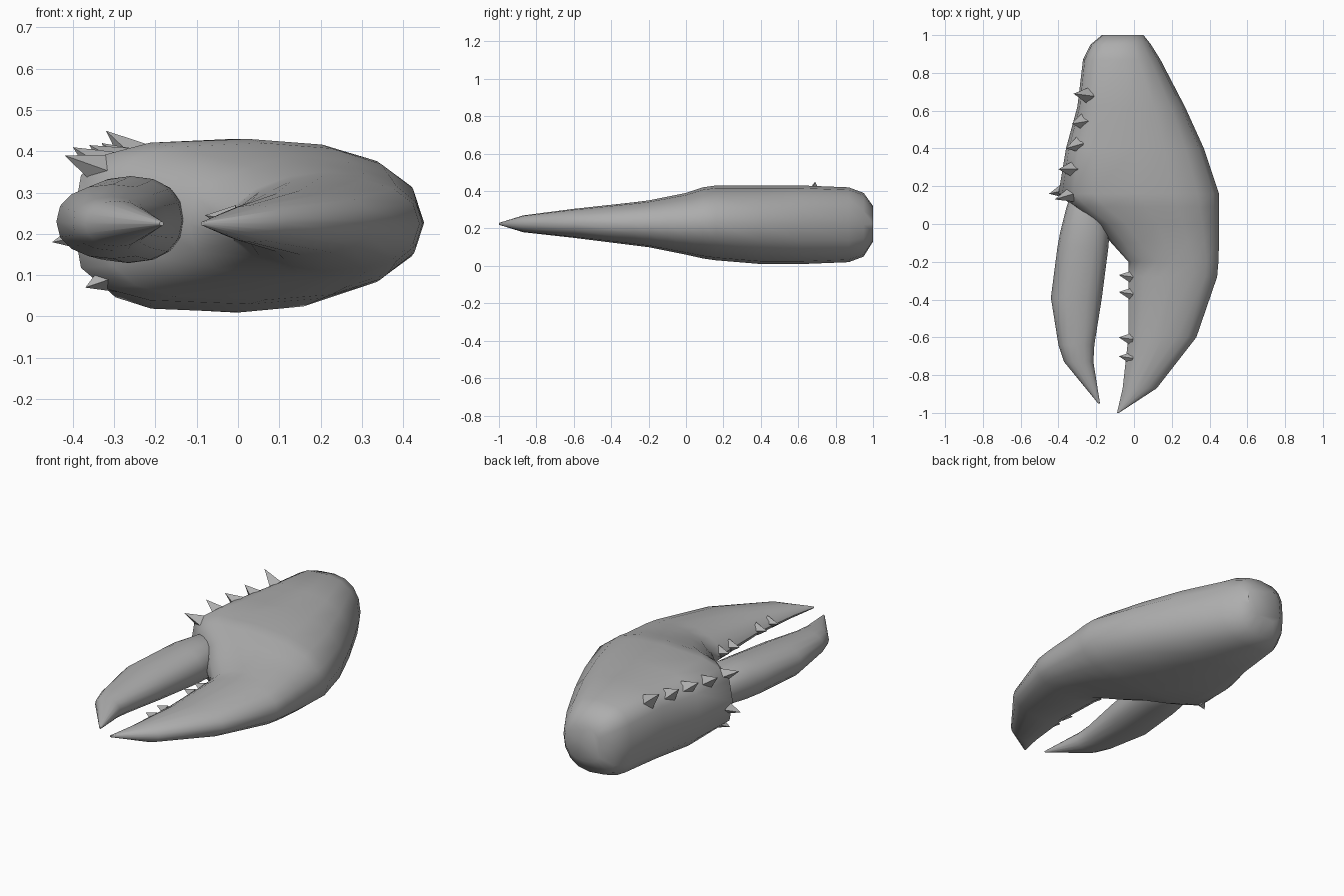
import bpy
import bmesh
from math import cos, sin, pi, radians, copysign
from mathutils import Vector

default_cube = bpy.data.objects.get("Cube")
if default_cube:
    bpy.data.objects.remove(default_cube, do_unlink=True)

SHELL_GREY = (0.42, 0.42, 0.42, 1.0)
shell = bpy.data.materials.new("shell_grey")
shell.use_nodes = True
shell.diffuse_color = SHELL_GREY
shell.node_tree.nodes["Principled BSDF"].inputs["Base Color"].default_value = SHELL_GREY


def finish(bm, name, smooth_angle):
    """Turn a bmesh into a named, shaded object."""
    bmesh.ops.recalc_face_normals(bm, faces=bm.faces)
    mesh = bpy.data.meshes.new(name)
    bm.to_mesh(mesh)
    bm.free()
    mesh.materials.append(shell)
    obj = bpy.data.objects.new(name, mesh)
    bpy.context.collection.objects.link(obj)
    if smooth_angle:
        bpy.ops.object.select_all(action="DESELECT")
        obj.select_set(True)
        bpy.context.view_layer.objects.active = obj
        bpy.ops.object.shade_smooth_by_angle(angle=radians(smooth_angle))
    return obj


def power(value, exponent):
    return copysign(abs(value) ** exponent, value)


def cross_section(y, left, right, bottom, top, left_shape, sides):
    """Closed ring: round on the right, boxy to pointed on the left."""
    middle = Vector(((left + right) / 2, y, (bottom + top) / 2))
    half_width, half_height = (right - left) / 2, (top - bottom) / 2
    ring = []
    for step in range(sides):
        angle = 2 * pi * step / sides
        c, s = cos(angle), sin(angle)
        shape = left_shape if c < 0 else 0.9
        offset = Vector((half_width * power(c, shape), 0, half_height * power(s, shape)))
        ring.append(middle + offset)
    return ring


def loft(name, sections, sides=16, smooth_angle=50):
    bm = bmesh.new()
    rings = [[bm.verts.new(p) for p in cross_section(*section, sides)] for section in sections]
    for ring, following in zip(rings, rings[1:]):
        for i in range(sides):
            j = (i + 1) % sides
            bm.faces.new((ring[i], ring[j], following[j], following[i]))
    bm.faces.new(rings[0])
    bm.faces.new(rings[-1])
    return finish(bm, name, smooth_angle)


def spine(name, base, tip, radius):
    """Small four-sided spike from base to tip."""
    base, tip = Vector(base), Vector(tip)
    direction = tip - base
    bm = bmesh.new()
    bmesh.ops.create_cone(bm, cap_ends=True, segments=4, radius1=radius,
                          radius2=0, depth=direction.length)
    bm.transform(direction.to_track_quat("Z", "Y").to_matrix().to_4x4())
    bmesh.ops.translate(bm, verts=bm.verts, vec=(base + tip) / 2)
    return finish(bm, name, None)


# Palm running forward into the fixed finger:
# y, left, right, bottom, top, left shape
loft("palm_and_fixed_finger", [
    (1, -.17, .05, .13, .32, .6),
    (.95, -.23, .09, .05, .39, .6),
    (.87, -.27, .14, .02, .42, .6),
    (.62, -.3, .27, .01, .43, .55),
    (.4, -.36, .37, .01, .43, .55),
    (.16, -.4, .45, .03, .43, .6),
    (.09, -.32, .45, .04, .42, .6),
    (0, -.2, .45, .06, .39, .7),
    (-.1, -.12, .45, .08, .37, .8),
    (-.2, -.03, .447, .1, .35, 1.1),
    (-.28, -.03, .44, .11, .34, 1.2),
    (-.6, -.03, .33, .15, .305, 1.2),
    (-.87, -.06, .12, .18, .27, 1.2),
    (-1, -.09, -.08, .22, .23, 1),
])

# Hinged finger, rooted inside the palm
loft("moving_finger", [
    (.2, -.32, -.19, .17, .3, .9),
    (.08, -.36, -.15, .14, .33, .9),
    (-.04, -.39, -.13, .13, .34, .9),
    (-.12, -.405, -.135, .13, .335, .9),
    (-.39, -.44, -.17, .14, .32, .9),
    (-.64, -.4, -.21, .16, .29, .9),
    (-.73, -.37, -.215, .17, .28, .9),
    (-.95, -.19, -.18, .22, .23, 1),
])

# Spines along the upper edge of the palm
upper_spines = [
    ((-.24, .68, .38), (-.32, .69, .45)),
    ((-.27, .54, .37), (-.33, .53, .42)),
    ((-.29, .42, .37), (-.36, .4, .415)),
    ((-.32, .29, .36), (-.4, .29, .41)),
    ((-.32, .16, .35), (-.42, .13, .39)),
]
# Spines around the socket of the moving finger
socket_spines = [
    ((-.36, .18, .2), (-.45, .16, .18)),
    ((-.3, .17, .1), (-.37, .14, .07)),
]
for group, spines in (("upper_spine", upper_spines), ("socket_spine", socket_spines)):
    for number, (base, tip) in enumerate(spines, 1):
        spine(f"{group}_{number}", base, tip, 0.045)

# Biting teeth on the inner edge of the fixed finger
for number, y in enumerate((-.27, -.36, -.6, -.7), 1):
    spine(f"biting_tooth_{number}", (-.01, y - .01, .235), (-.08, y, .245), 0.035)
